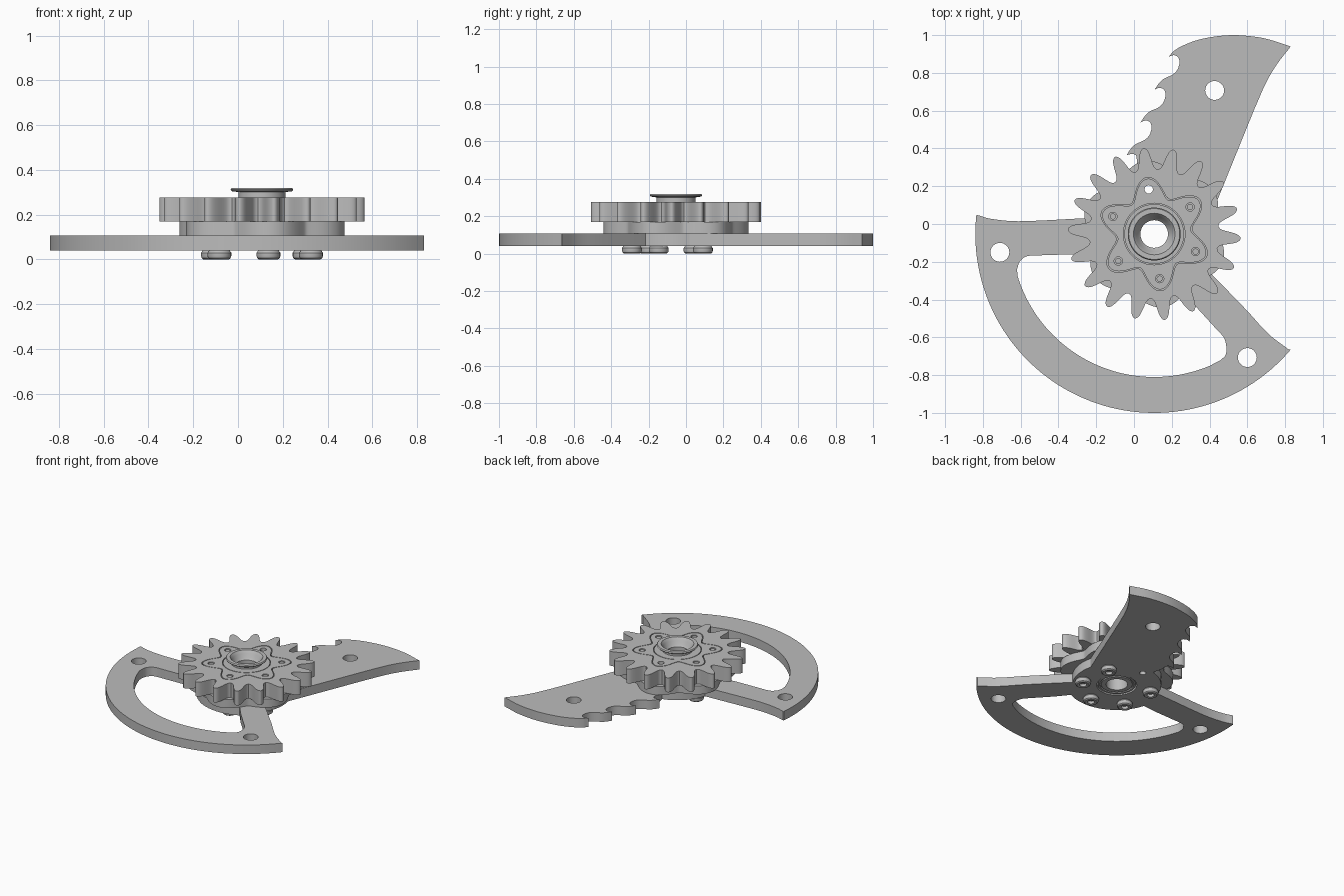
import bpy, bmesh
from math import cos, sin, radians, pi
from mathutils import Vector

cube = bpy.data.objects.get("Cube")
if cube:
    bpy.data.objects.remove(cube)

CX, CY = 0.107, -0.053                       # hub centre
BOLT_ANGLES = [97 + 60 * i for i in range(6)]  # first one is an open hole
BOLT_R = 0.238
PLATE_Z, DISC_Z, GEAR_Z, TOP_Z = 0.04, 0.107, 0.17, 0.277

steel = bpy.data.materials.new("grey_steel")
steel.use_nodes = True
colour = (0.5, 0.5, 0.5, 1)
steel.diffuse_color = colour
steel.node_tree.nodes["Principled BSDF"].inputs["Base Color"].default_value = colour
parts = []


def polar(angle, r):
    a = radians(angle)
    return (CX + r * cos(a), CY + r * sin(a))


def arc(a0, a1, r, n=24):
    return [polar(a0 + (a1 - a0) * i / n, r) for i in range(n + 1)]


def circle(x, y, r, n=32):
    return [(x + r * cos(2 * pi * i / n), y + r * sin(2 * pi * i / n)) for i in range(n)]


def smooth(points, n=5):
    """Rounded path through a few points."""
    p = [Vector(q) for q in points]
    p = [2 * p[0] - p[1]] + p + [2 * p[-1] - p[-2]]
    out = []
    for a, b, c, d in zip(p, p[1:], p[2:], p[3:]):
        for i in range(n):
            t = i / n
            out.append(tuple(b + (c - a) * t / 2 + (2 * a - 5 * b + 4 * c - d) * t * t / 2
                             + (3 * b - 3 * c + d - a) * t ** 3 / 2))
    return out + [tuple(points[-1])]


def finish(name, bm, location=(0, 0, 0)):
    bmesh.ops.remove_doubles(bm, verts=bm.verts, dist=0.0002)
    bmesh.ops.recalc_face_normals(bm, faces=bm.faces)
    mesh = bpy.data.meshes.new(name)
    bm.to_mesh(mesh)
    bm.free()
    mesh.materials.append(steel)
    ob = bpy.data.objects.new(name, mesh)
    ob.location = location
    bpy.context.collection.objects.link(ob)
    parts.append(ob)
    return ob


def slab(name, loops, z0, z1):
    """Flat plate from an outline followed by its holes."""
    cu = bpy.data.curves.new(name, "CURVE")
    cu.dimensions, cu.fill_mode = "2D", "BOTH"
    cu.extrude = (z1 - z0) / 2
    for loop in loops:
        sp = cu.splines.new("POLY")
        sp.points.add(len(loop) - 1)
        for pt, (x, y) in zip(sp.points, loop):
            pt.co = (x, y, 0, 1)
        sp.use_cyclic_u = True
    tmp = bpy.data.objects.new(name + "_outline", cu)
    bpy.context.collection.objects.link(tmp)
    dg = bpy.context.evaluated_depsgraph_get()
    mesh = bpy.data.meshes.new_from_object(tmp.evaluated_get(dg))
    bm = bmesh.new()
    bm.from_mesh(mesh)
    bpy.data.objects.remove(tmp)
    bpy.data.curves.remove(cu)
    bpy.data.meshes.remove(mesh)
    return finish(name, bm, (0, 0, (z0 + z1) / 2))


def lathe(name, profile, x, y, closed=True, steps=48):
    bm = bmesh.new()
    vs = [bm.verts.new((r, 0, z)) for r, z in profile]
    es = [bm.edges.new(e) for e in zip(vs, vs[1:])]
    if closed:
        es.append(bm.edges.new((vs[-1], vs[0])))
    bmesh.ops.spin(bm, geom=vs + es, axis=(0, 0, 1), cent=(0, 0, 0),
                   angle=2 * pi, steps=steps)
    return finish(name, bm, (x, y, 0))


def lobed(low, high, power=1.0, n=240):
    """Six-lobed outline with the lobes over the bolts."""
    out = []
    for i in range(n):
        a = 360 * i / n
        w = (1 + cos(radians(6 * (a - BOLT_ANGLES[0])))) / 2
        out.append(polar(a, low + (high - low) * w ** power))
    return out


# Base plate: round sector, two arms and a hooked fan
outline = arc(174, 319.8, 0.947, 64)
outline += smooth([(0.82, -0.665), (0.71, -0.58), (0.59, -0.45), (0.42, -0.275)])
outline += arc(-33, 14, 0.3, 12)
outline += smooth([(0.638, 0.61), (0.7, 0.75), (0.76, 0.85), (0.83, 0.94)])
outline += smooth([(0.82, 0.943), (0.68, 0.985), (0.515, 1.0), (0.36, 0.98),
                   (0.26, 0.945), (0.21, 0.915), (0.188, 0.89)])
hook = smooth([(0, 0), (0.026, 0.01), (0.05, 0), (0.058, -0.03), (0.045, -0.07),
               (0.018, -0.095), (-0.025, -0.115), (-0.052, -0.14), (-0.074, -0.173)], 3)
for i in range(3):
    outline += [(0.183 - 0.074 * i + x, 0.884 - 0.173 * i + y) for x, y in hook[:-1]]
outline += smooth([(-0.039, 0.365), (-0.013, 0.37), (0.012, 0.36), (0.015, 0.3)])
outline += arc(105, 163, 0.3, 12)
outline += smooth([(-0.33, 0.027), (-0.5, 0.018), (-0.64, 0.015), (-0.76, 0.028), (-0.83, 0.048)])

# Window between the arms
window = arc(197, 293, 0.757, 48)
window += smooth([(0.46, -0.72), (0.488, -0.685), (0.48, -0.61), (0.43, -0.55), (0.33, -0.44)])
window += arc(297, 197, 0.335, 20)
window += smooth([(-0.31, -0.16), (-0.47, -0.165), (-0.565, -0.17), (-0.605, -0.2), (-0.619, -0.24)])

pin_hole = circle(*polar(BOLT_ANGLES[0], BOLT_R), 0.022)
slab("base_plate",
     [outline, window, circle(CX, CY, 0.135, 48), pin_hole]
     + [circle(x, y, 0.05) for x, y in ((-0.71, -0.15), (0.6, -0.707), (0.427, 0.707))],
     PLATE_Z, DISC_Z)

# Lobed spacer disc under the gear
slab("spacer_disc", [lobed(0.325, 0.39, 0.7), circle(CX, CY, 0.132, 48), pin_hole],
     DISC_Z, GEAR_Z)

# Toothed gear with a star opening
half = [(-10, 0.342), (-7.6, 0.35), (-5.8, 0.372), (-4.4, 0.405),
        (-2.9, 0.437), (-1.4, 0.453), (0, 0.458)]
tooth = smooth(half + [(-a, r) for a, r in reversed(half[:-1])], 2)[:-1]
gear = [polar(17 + 20 * i + a, r) for i in range(18) for a, r in tooth]
slab("gear", [gear, lobed(0.201, 0.302)], GEAR_Z, TOP_Z)

# Star cap sitting in the gear
holes = [circle(*polar(a, BOLT_R), 0.022) for a in BOLT_ANGLES]
slab("star_cap", [lobed(0.194, 0.295), circle(CX, CY, 0.163, 48)] + holes, GEAR_Z, TOP_Z)

# Flanged bearing sleeve
lathe("bearing_sleeve",
      [(0.073, 0.045), (0.073, 0.262), (0.085, 0.275), (0.095, 0.3), (0.11, 0.32),
       (0.135, 0.32), (0.14, 0.312), (0.135, 0.305), (0.105, 0.301), (0.105, 0.277),
       (0.158, 0.277), (0.158, 0.172), (0.128, 0.172), (0.128, 0.045),
       (0.115, 0.045), (0.115, 0.055), (0.105, 0.055), (0.105, 0.045)], CX, CY, steps=64)

# Bolts: socket head below, shank end showing in the cap
for i, a in enumerate(BOLT_ANGLES[1:], 1):
    lathe(f"bolt_{i}",
          [(0, 0.022), (0.024, 0.022), (0.024, 0.002), (0.028, 0), (0.042, 0),
           (0.05, 0.006), (0.053, 0.015), (0.053, 0.03), (0.046, 0.04),
           (0.016, 0.041), (0.016, 0.272), (0, 0.272)], *polar(a, BOLT_R),
          closed=False, steps=24)

# Smooth curved walls, crisp rims
bpy.ops.object.select_all(action="DESELECT")
for ob in parts:
    ob.select_set(True)
bpy.context.view_layer.objects.active = parts[0]
bpy.ops.object.shade_smooth_by_angle(angle=radians(30))
